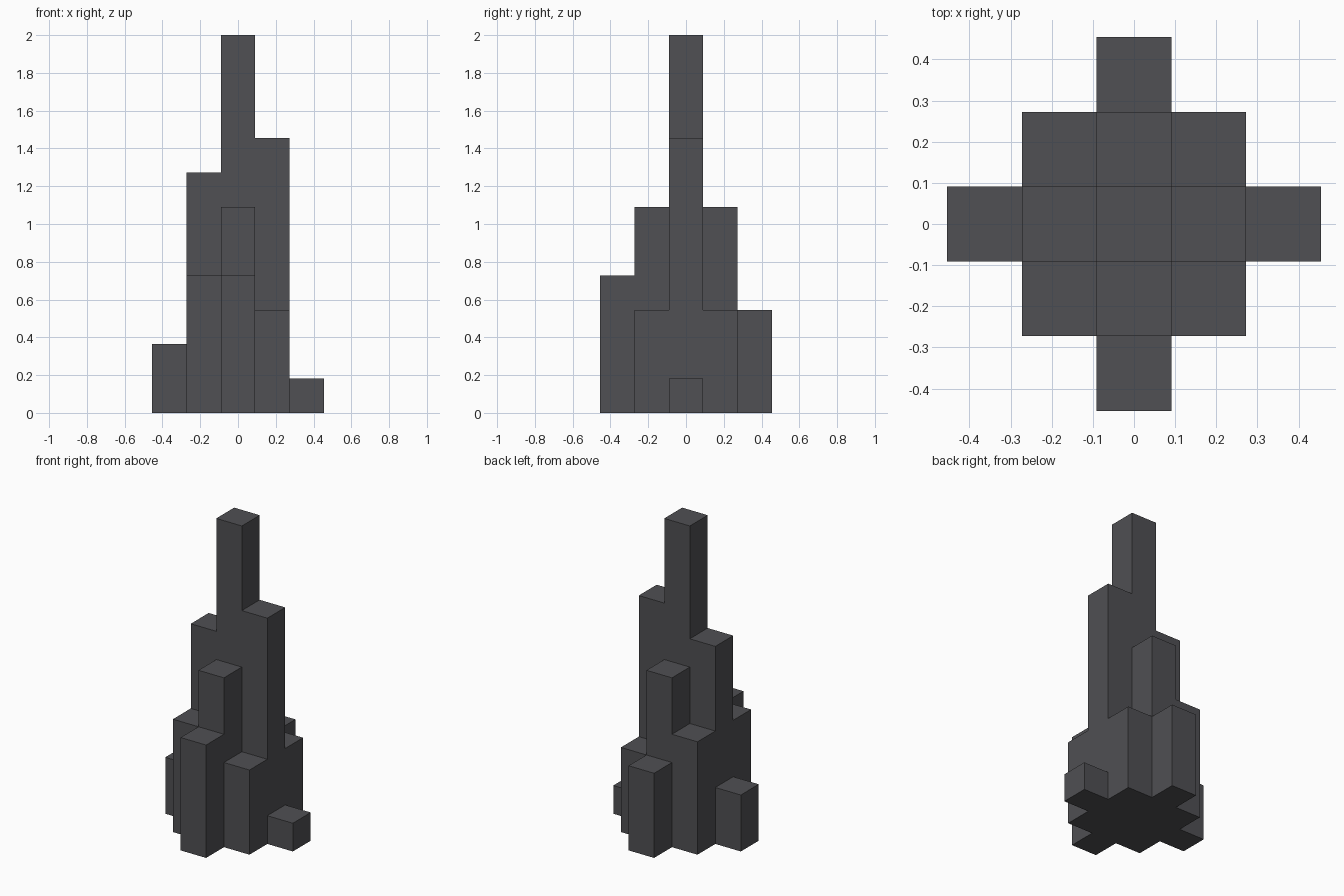
import bpy
import bmesh
import math

cube = bpy.data.objects.get("Cube")
if cube:
    bpy.data.objects.remove(cube, do_unlink=True)

UNIT = 2 / 11  # one block

# Column heights in blocks, keyed by plan position
HEIGHTS = {
    (0, 0): 11,                                          # spire
    (-1, 0): 7, (1, 0): 8, (0, -1): 6, (0, 1): 6,        # shoulders
    (-1, -1): 4, (1, -1): 3, (-1, 1): 4, (1, 1): 3,      # corners
    (-2, 0): 2, (2, 0): 1, (0, -2): 4, (0, 2): 3,        # outer arms
}

# Dark grey stone
stone = bpy.data.materials.new("dark_grey_stone")
stone.use_nodes = True
color = (0.08, 0.08, 0.087, 1)
stone.diffuse_color = color
stone.node_tree.nodes["Principled BSDF"].inputs["Base Color"].default_value = color


def filled(x, y, z):
    return 0 <= z < HEIGHTS.get((x, y), 0)


def add_block_face(bm, cell, axis, side):
    """Add one outward-facing square on the given side of a block."""
    u, v = (axis + 1) % 3, (axis + 2) % 3
    corners = [(-1, -1), (1, -1), (1, 1), (-1, 1)]
    verts = []
    for a, b in corners[::side]:
        p = [cell[0], cell[1], cell[2] + 0.5]
        p[axis] += side / 2
        p[u] += a / 2
        p[v] += b / 2
        verts.append(bm.verts.new([c * UNIT for c in p]))
    bm.faces.new(verts)


# Outer shell of the stepped tower: only exposed block sides
bm = bmesh.new()
for (x, y), height in HEIGHTS.items():
    for z in range(height):
        for axis in range(3):
            for side in (-1, 1):
                near = [x, y, z]
                near[axis] += side
                if not filled(*near):
                    add_block_face(bm, (x, y, z), axis, side)

# Join the squares and merge coplanar ones into large flat faces
bmesh.ops.remove_doubles(bm, verts=bm.verts[:], dist=UNIT / 100)
bmesh.ops.dissolve_limit(bm, angle_limit=math.radians(1),
                         verts=bm.verts[:], edges=bm.edges[:])

mesh = bpy.data.meshes.new("stepped_tower")
bm.to_mesh(mesh)
bm.free()
mesh.materials.append(stone)
tower = bpy.data.objects.new("stepped_tower", mesh)
bpy.context.collection.objects.link(tower)
